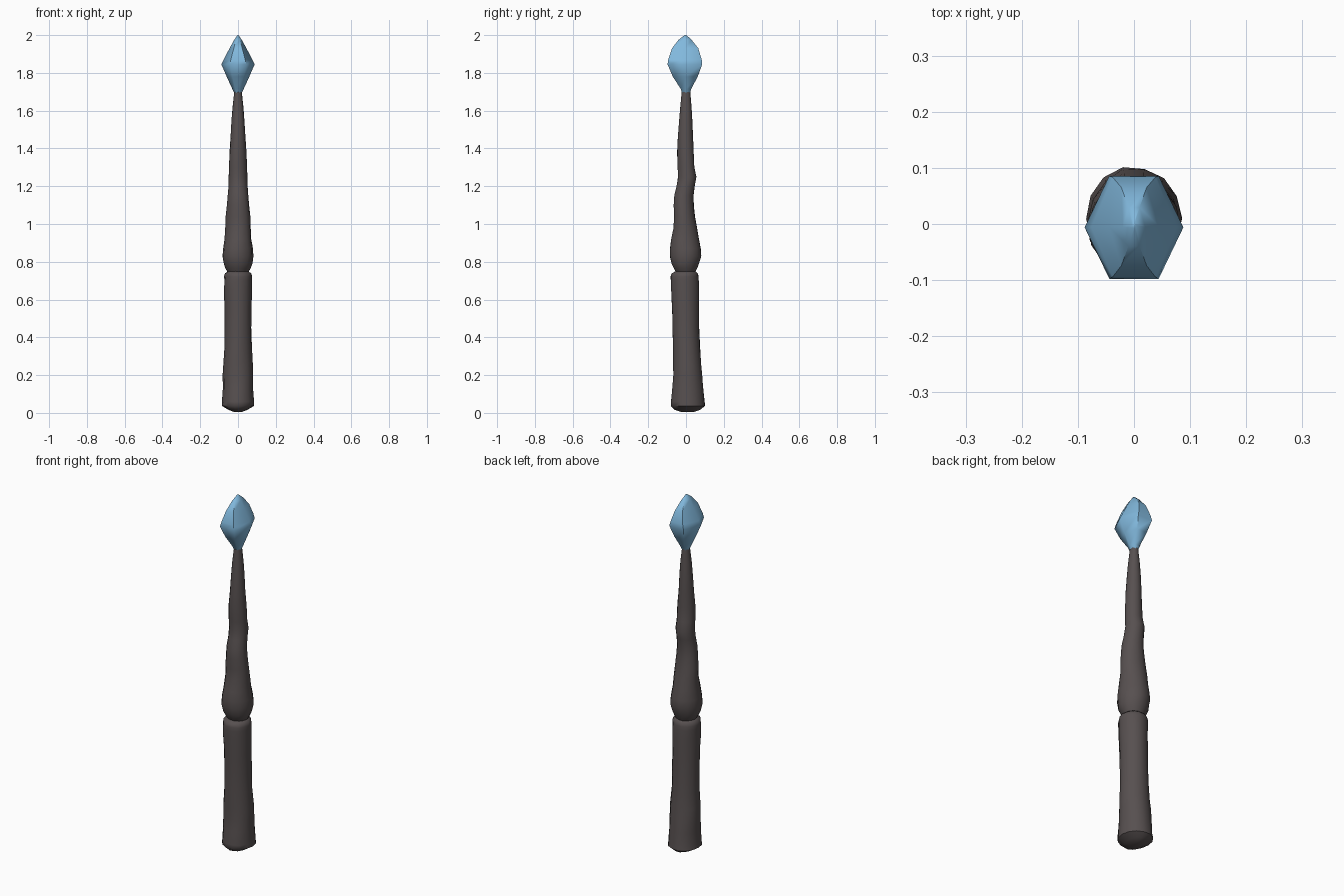
import bpy, bmesh, math, random
random.seed(4)


def material(name, rgb):
    m = bpy.data.materials.new(name)
    m.diffuse_color = (*rgb, 1)
    return m


def loft(name, rings, sides, mat, angle, shape=None):
    """Skin rings of (z, x radius, y min, y max), capped at both ends."""
    bm = bmesh.new()
    loops = []
    for z, rx, y0, y1 in rings:
        loop = []
        for i in range(sides):
            a = 2 * math.pi * i / sides
            k = shape(a, z) if shape else 1
            loop.append(bm.verts.new((rx * k * math.cos(a),
                                      (y0 + y1) / 2 + (y1 - y0) / 2 * k * math.sin(a), z)))
        loops.append(loop)
    for lo, hi in zip(loops, loops[1:]):
        for i in range(sides):
            j = (i + 1) % sides
            bm.faces.new((lo[i], lo[j], hi[j], hi[i]))
    bm.faces.new(loops[0][::-1])
    bm.faces.new(loops[-1])
    me = bpy.data.meshes.new(name)
    bm.to_mesh(me)
    bm.free()
    me.materials.append(mat)
    ob = bpy.data.objects.new(name, me)
    bpy.context.collection.objects.link(ob)
    bpy.context.view_layer.objects.active = ob
    ob.select_set(True)
    bpy.ops.object.shade_smooth_by_angle(angle=math.radians(angle))
    ob.select_set(False)
    return ob


wood = material("dark wood", (0.095, 0.080, 0.080))
blue = material("blue crystal", (0.22, 0.48, 0.72))


# Carved texture: rough handle, spiral grooves on the shaft
def handle_shape(a, z):
    return 1 + random.uniform(-0.025, 0.02)


def shaft_shape(a, z):
    spiral = 0.05 * math.sin(2 * a - 9 * z) if 0.8 < z < 1.45 else 0
    return 1 + spiral + random.uniform(-0.015, 0.015)


# Handle with wedge-shaped foot and a collar at the top
loft("handle", [
    (0.004, 0.018, -0.025, 0.04), (0.016, 0.05, -0.06, 0.075),
    (0.037, 0.086, -0.081, 0.102), (0.06, 0.085, -0.082, 0.100),
    (0.13, 0.080, -0.076, 0.094), (0.20, 0.080, -0.070, 0.088),
    (0.26, 0.079, -0.072, 0.081), (0.35, 0.073, -0.071, 0.075),
    (0.45, 0.071, -0.073, 0.071), (0.56, 0.071, -0.075, 0.071),
    (0.65, 0.073, -0.080, 0.070), (0.70, 0.073, -0.082, 0.069),
    (0.722, 0.073, -0.082, 0.068), (0.738, 0.070, -0.078, 0.064),
    (0.75, 0.054, -0.056, 0.050)], 14, wood, 50, handle_shape)

# Swollen knot tapering into the shaft
loft("shaft", [
    (0.745, 0.054, -0.054, 0.050), (0.765, 0.066, -0.066, 0.060),
    (0.79, 0.076, -0.078, 0.070), (0.83, 0.085, -0.084, 0.078),
    (0.87, 0.083, -0.083, 0.076), (0.92, 0.074, -0.077, 0.068),
    (0.98, 0.069, -0.064, 0.058), (1.04, 0.065, -0.064, 0.048),
    (1.10, 0.058, -0.066, 0.043), (1.15, 0.053, -0.064, 0.042),
    (1.20, 0.048, -0.053, 0.050), (1.25, 0.047, -0.045, 0.058),
    (1.30, 0.046, -0.047, 0.046), (1.38, 0.044, -0.047, 0.041),
    (1.46, 0.039, -0.044, 0.038), (1.55, 0.034, -0.037, 0.034),
    (1.62, 0.029, -0.031, 0.030), (1.70, 0.020, -0.023, 0.023)],
    14, wood, 50, shaft_shape)

# Six-sided crystal tip
loft("crystal", [
    (1.69, 0.018, -0.022, 0.022), (1.715, 0.030, -0.032, 0.032),
    (1.78, 0.060, -0.080, 0.072), (1.845, 0.088, -0.112, 0.100),
    (1.87, 0.076, -0.108, 0.097), (1.93, 0.045, -0.085, 0.076),
    (1.975, 0.020, -0.045, 0.035), (2.0, 0.003, -0.008, 0.003)],
    6, blue, 60)
